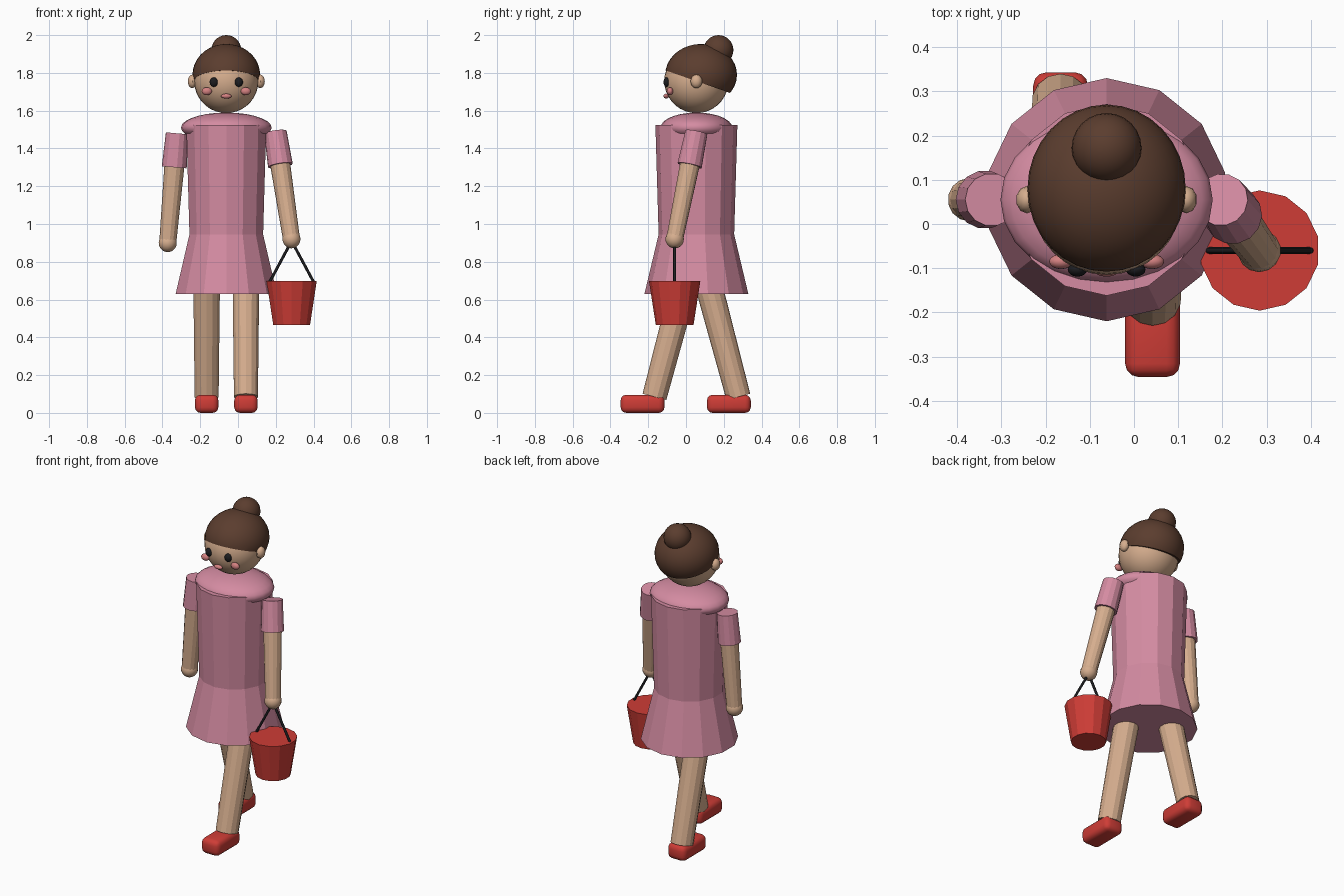
import bpy, bmesh, math
from mathutils import Vector

if "Cube" in bpy.data.objects:
    bpy.data.objects.remove(bpy.data.objects["Cube"], do_unlink=True)


def material(name, rgb):
    m = bpy.data.materials.new(name)
    m.use_nodes = True
    m.diffuse_color = (*rgb, 1)
    bsdf = next(n for n in m.node_tree.nodes if n.type == 'BSDF_PRINCIPLED')
    bsdf.inputs["Base Color"].default_value = (*rgb, 1)
    return m


PINK = material("dress pink", (0.66, 0.26, 0.36))
SKIN = material("skin", (0.67, 0.42, 0.27))
HAIR = material("hair brown", (0.105, 0.047, 0.028))
RED = material("red", (0.62, 0.046, 0.037))
BLACK = material("black", (0.012, 0.012, 0.014))
BLUSH = material("blush pink", (0.66, 0.22, 0.22))

CX, CY = -0.062, 0.055      # body axis


def finish(name, bm, mat, smooth=None):
    bmesh.ops.recalc_face_normals(bm, faces=bm.faces)
    mesh = bpy.data.meshes.new(name)
    bm.to_mesh(mesh)
    bm.free()
    mesh.materials.append(mat)
    ob = bpy.data.objects.new(name, mesh)
    bpy.context.scene.collection.objects.link(ob)
    if smooth:
        bpy.ops.object.select_all(action='DESELECT')
        ob.select_set(True)
        bpy.context.view_layer.objects.active = ob
        bpy.ops.object.shade_smooth_by_angle(angle=math.radians(smooth))
    return ob


def ball(name, centre, radii, mat, seg=24, rings=14, smooth=40, cut=None):
    bm = bmesh.new()
    bmesh.ops.create_uvsphere(bm, u_segments=seg, v_segments=rings, radius=1)
    for v in bm.verts:
        v.co = Vector(centre) + Vector([a * b for a, b in zip(v.co, radii)])
    if cut:     # keep only the part above a plane
        res = bmesh.ops.bisect_plane(bm, geom=bm.verts[:] + bm.edges[:] + bm.faces[:],
                                     plane_co=cut[0], plane_no=cut[1], clear_inner=True)
        rim = [e for e in res["geom_cut"] if isinstance(e, bmesh.types.BMEdge)]
        bmesh.ops.holes_fill(bm, edges=rim, sides=0)
    return finish(name, bm, mat, smooth)


def rod(name, a, b, ra, rb, mat, sides=14, smooth=None):
    """Tapered cylinder from a to b."""
    a, b = Vector(a), Vector(b)
    bm = bmesh.new()
    bmesh.ops.create_cone(bm, cap_ends=True, segments=sides, radius1=ra,
                          radius2=rb, depth=(b - a).length)
    turn = (b - a).to_track_quat('Z', 'Y')
    for v in bm.verts:
        v.co = (a + b) / 2 + turn @ v.co
    return finish(name, bm, mat, smooth)


def lathe(name, centre, profile, mat, sides=14):
    """Stack of rings (radius, z) with closed ends."""
    bm = bmesh.new()
    rings = []
    for r, z in profile:
        ring = []
        for i in range(sides):
            t = 2 * math.pi * i / sides
            ring.append(bm.verts.new((centre[0] + r * math.sin(t), centre[1] + r * math.cos(t), z)))
        rings.append(ring)
    for lo, hi in zip(rings, rings[1:]):
        for i in range(sides):
            j = (i + 1) % sides
            bm.faces.new((lo[i], lo[j], hi[j], hi[i]))
    bm.faces.new(rings[0])
    bm.faces.new(rings[-1])
    return finish(name, bm, mat)


# Dress
lathe("skirt", (CX, CY), [(0.275, 0.63), (0.20, 0.945)], PINK)
lathe("bodice", (CX, CY), [(0.20, 0.945), (0.217, 1.524)], PINK)
ball("collar", (CX, CY, 1.51), (0.24, 0.19, 0.08), PINK)

# Head, hair and face
ball("head", (CX, CY, 1.757), (0.17, 0.17, 0.17), SKIN, 32, 18)
ball("hair", (CX, 0.08, 1.79), (0.179, 0.19, 0.163), HAIR, 32, 18,
     cut=((CX, 0.23, 1.695), (0, 0.33, 0.944)))
ball("hair_bun", (CX, 0.172, 1.921), (0.079, 0.079, 0.079), HAIR)
for side, s in (("left", 1), ("right", -1)):
    ball(side + "_ear", (CX + s * 0.18, CY, 1.755), (0.025, 0.031, 0.036), SKIN, 10, 8)
    ball(side + "_eye", (CX + s * 0.066, -0.103, 1.751), (0.022, 0.016, 0.025), BLACK, 16, 10)
    ball(side + "_cheek", (CX + s * 0.103, -0.085, 1.703), (0.027, 0.017, 0.021), BLUSH, 16, 10)
ball("mouth", (CX, -0.105, 1.677), (0.028, 0.014, 0.013), BLUSH, 16, 10)

# Arms: the left one swings forward to carry the bucket
ARMS = (("left", (0.198, 0.055, 1.485), (0.283, -0.06, 0.92)),
        ("right", (-0.322, 0.055, 1.48), (-0.372, 0.055, 0.90)))
for side, shoulder, hand in ARMS:
    top, end = Vector(shoulder), Vector(hand)
    cuff = top.lerp(end, 0.31)
    rod(side + "_sleeve", top, cuff, 0.06, 0.066, PINK)
    rod(side + "_arm", top.lerp(end, 0.05), end, 0.056, 0.045, SKIN)
    ball(side + "_hand", end, (0.049, 0.049, 0.049), SKIN, 14, 10)

# Legs and shoes in mid stride
for side, s in (("left", 1), ("right", -1)):
    x = CX + s * 0.104
    rod(side + "_leg", (x, CY, 0.92), (x, CY - s * 0.222, 0.085), 0.075, 0.065, SKIN)
    yc = -0.23 if s > 0 else 0.227
    bm = bmesh.new()
    bmesh.ops.create_cube(bm, size=1)
    for v in bm.verts:
        v.co = (x + v.co.x * 0.124, yc + v.co.y * 0.232, 0.048 + v.co.z * 0.096)
    bmesh.ops.bevel(bm, geom=bm.edges[:], offset=0.03, segments=3, profile=0.5, affect='EDGES')
    finish(side + "_shoe", bm, RED, 40)

# Bucket with a closed top and a two-bar handle
BX, BY = 0.284, -0.06
lathe("bucket", (BX, BY), [(0.10, 0.466), (0.136, 0.698)], RED)
for side, s in (("left", 1), ("right", -1)):
    rod(side + "_bucket_handle", (BX, BY, 0.91), (BX + s * 0.118, BY, 0.69),
        0.0075, 0.0075, BLACK, 8, 50)
